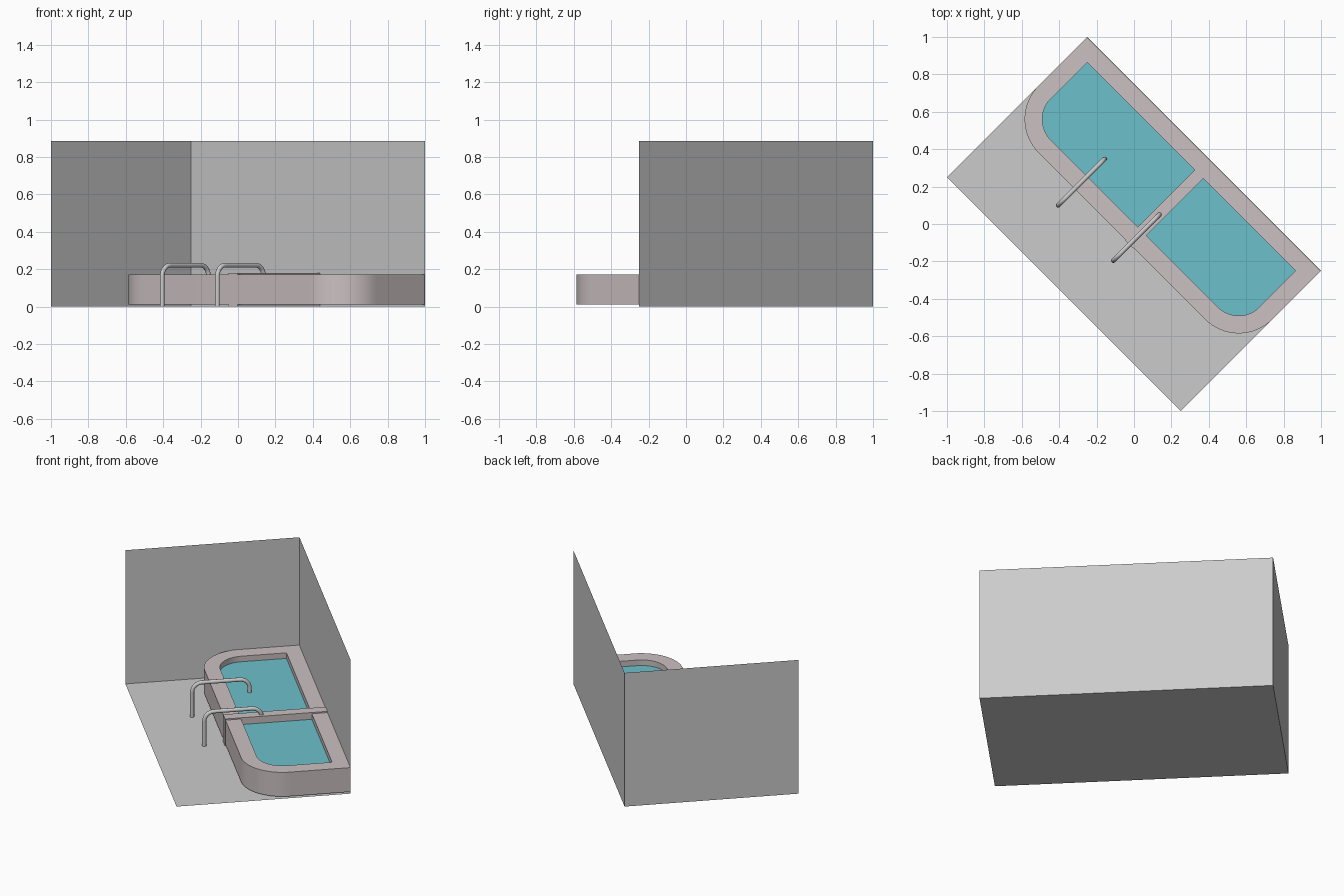
import bpy, bmesh
from math import sin, cos, pi, radians

if "Cube" in bpy.data.objects:
    bpy.data.objects.remove(bpy.data.objects["Cube"])

TURN = radians(-45)      # the whole set is built square, then turned about z
L, D, H = 0.884, 0.53, 0.885   # half length, half depth, wall height


def material(name, rgb):
    m = bpy.data.materials.new(name)
    m.diffuse_color = (*rgb, 1)
    m.use_nodes = True
    m.node_tree.nodes["Principled BSDF"].inputs["Base Color"].default_value = m.diffuse_color
    return m


def add_mesh(name, loops, faces, mat=None):
    mesh = bpy.data.meshes.new(name)
    mesh.from_pydata(loops, [], faces)
    mesh.update()
    ob = bpy.data.objects.new(name, mesh)
    bpy.context.collection.objects.link(ob)
    ob.rotation_euler.z = TURN
    if mat:
        mesh.materials.append(mat)
    return ob


def smooth(ob):
    bpy.ops.object.select_all(action='DESELECT')
    ob.select_set(True)
    bpy.context.view_layer.objects.active = ob
    bpy.ops.object.shade_smooth_by_angle(angle=radians(30))


stone = material("stone", (0.60, 0.53, 0.54))
blue = material("water", (0.15, 0.53, 0.60))

# Floor and the two thin walls
add_mesh("floor", [(-L, -D, 0), (L, -D, 0), (L, D, 0), (-L, D, 0)], [(0, 1, 2, 3)])
add_mesh("back_wall", [(-L, D, 0), (L, D, 0), (L, D, H), (-L, D, H)], [(0, 1, 2, 3)])
add_mesh("side_wall", [(-L, -D, 0), (-L, D, 0), (-L, D, H), (-L, -D, H)], [(0, 1, 2, 3)])

# Pool outline: square at the back, round at the front
FRONT, R, RIM, N = -0.092, 0.254, 0.095, 16
TOP, BASE, LEVEL = 0.172, 0.012, 0.135


def outline(inset):
    l, b, r = L - 0.001 - inset, D - 0.001 - inset, R - inset
    pts = [(l, b), (-l, b)]
    for cx, start in ((-L + R, pi), (L - R, 1.5 * pi)):
        for i in range(N + 1):
            a = start + i * pi / 2 / N
            x = cx + r * cos(a)
            pts.append((max(-l, min(l, x)), FRONT + R + r * sin(a)))
    return pts


outer, inner = outline(0), outline(RIM)
n = len(outer)
verts, faces = [], []
for pts, z in ((outer, BASE), (outer, TOP), (inner, TOP), (inner, BASE)):
    verts += [(x, y, z) for x, y in pts]
for ring in range(4):
    a, b = ring * n, (ring + 1) % 4 * n
    for i in range(n):
        j = (i + 1) % n
        faces.append((a + i, a + j, b + j, b + i))
smooth(add_mesh("pool_rim", verts, faces, stone))

# Water surface
add_mesh("water", [(x, y, LEVEL) for x, y in inner], [tuple(range(n))], blue)

# Divider across the pool
bm = bmesh.new()
bmesh.ops.create_cube(bm, size=1)
y0, y1, top = FRONT - 0.003, D - 0.001, 0.18
for v in bm.verts:
    v.co = (0.0575 + v.co.x * 0.065, (y0 + y1) / 2 + v.co.y * (y1 - y0), top / 2 + v.co.z * top)
divider = add_mesh("pool_divider", [], [], stone)
bm.to_mesh(divider.data)
bm.free()


# Bent handrails
def handrail(name, u):
    v0, v1, z, r, k = -0.216, 0.134, 0.222, 0.06, 10
    path = [(u, v0, 0.0)]
    for c, start in ((v0 + r, pi), (v1 - r, pi / 2)):
        for i in range(k + 1):
            a = start - i * pi / 2 / k
            path.append((u, c + r * cos(a), z - r + r * sin(a)))
    path.append((u, v1, 0.133))
    cu = bpy.data.curves.new(name, 'CURVE')
    cu.dimensions = '3D'
    cu.bevel_depth = 0.0125
    cu.bevel_resolution = 4
    cu.use_fill_caps = True
    sp = cu.splines.new('POLY')
    sp.points.add(len(path) - 1)
    for p, co in zip(sp.points, path):
        p.co = (*co, 1)
    ob = bpy.data.objects.new(name, cu)
    bpy.context.collection.objects.link(ob)
    ob.rotation_euler.z = TURN


handrail("left_handrail", -0.357)
handrail("right_handrail", 0.06)
